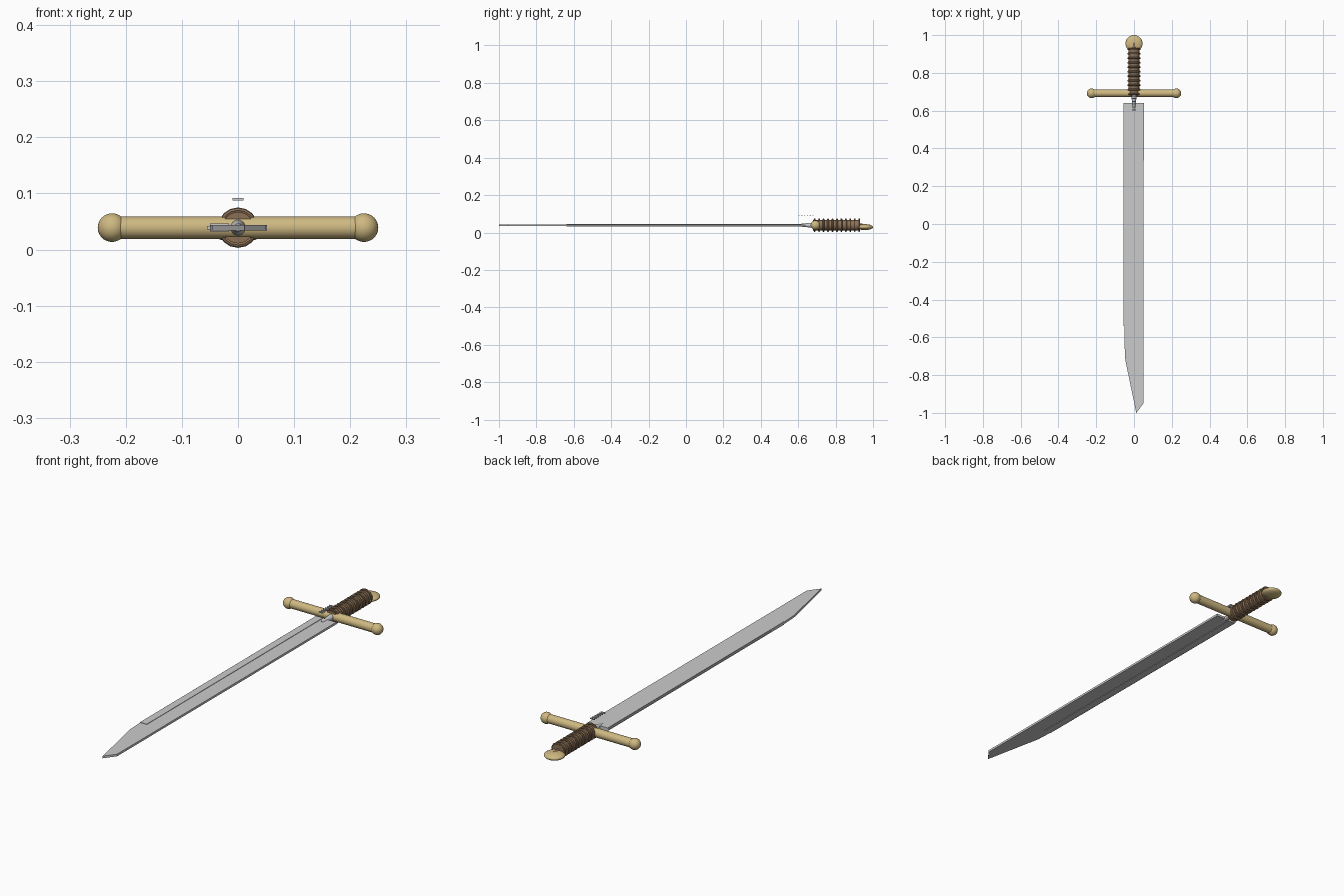
import bpy, bmesh
from math import radians

if "Cube" in bpy.data.objects:
    bpy.data.objects.remove(bpy.data.objects["Cube"])

ZC = 0.039  # height of the sword's axis


def material(name, rgb):
    m = bpy.data.materials.new(name)
    m.diffuse_color = (*rgb, 1)
    m.use_nodes = True
    m.node_tree.nodes["Principled BSDF"].inputs["Base Color"].default_value = m.diffuse_color
    return m


GOLD = material("gold", (0.62, 0.48, 0.22))
LEATHER = material("leather", (0.26, 0.16, 0.09))
CORD = material("cord", (0.36, 0.23, 0.13))


def finish(name, mat=None, smooth=True):
    o = bpy.context.object
    o.name = name
    if mat:
        o.data.materials.append(mat)
    if smooth:
        bpy.ops.object.shade_smooth_by_angle(angle=radians(35))
    return o


def box(name, x0, x1, y0, y1, z0, z1, mat=None):
    bpy.ops.mesh.primitive_cube_add(
        size=1, location=((x0 + x1) / 2, (y0 + y1) / 2, (z0 + z1) / 2))
    o = bpy.context.object
    o.scale = (x1 - x0, y1 - y0, z1 - z0)
    return finish(name, mat, False)


def cone_y(name, y0, y1, r0, r1, mat=None, sides=24):
    # tapered cylinder along y, radius r0 at y0 and r1 at y1
    bpy.ops.mesh.primitive_cone_add(
        vertices=sides, radius1=r1, radius2=r0, depth=y1 - y0,
        location=(0, (y0 + y1) / 2, ZC), rotation=(radians(90), 0, 0))
    return finish(name, mat)


def plate(name, outline, z0, z1):
    # flat outline extruded upwards
    bm = bmesh.new()
    face = bm.faces.new([bm.verts.new((x, y, z0)) for x, y in outline])
    up = bmesh.ops.extrude_face_region(bm, geom=[face])["geom"]
    bmesh.ops.translate(bm, vec=(0, 0, z1 - z0),
                        verts=[v for v in up if isinstance(v, bmesh.types.BMVert)])
    bmesh.ops.recalc_face_normals(bm, faces=bm.faces)
    me = bpy.data.meshes.new(name)
    bm.to_mesh(me)
    bm.free()
    o = bpy.data.objects.new(name, me)
    bpy.context.collection.objects.link(o)
    return o


# Blade with clipped point
plate("blade", [(-0.05, 0.64), (-0.05, -0.64), (-0.046, -0.72), (0.012, -1.0),
                (0.05, -0.95), (0.052, 0.64)], 0.034, 0.044)
# Raised strip along one side and thin cutting edge
box("blade_strip", -0.05, -0.016, -0.64, 0.64, 0.032, 0.046)
box("cutting_edge", -0.055, -0.048, -0.54, 0.64, 0.036, 0.042)

# Collar and tang between blade and guard
cone_y("blade_collar", 0.61, 0.68, 0.007, 0.014)

# Row of small bars above the collar
for i in range(6):
    y = 0.604 + i * 0.015
    box(f"collar_bar_{i + 1}", -0.01, 0.01, y - 0.003, y + 0.003, 0.087, 0.092)

# Crossguard with ball ends
bpy.ops.mesh.primitive_cylinder_add(vertices=24, radius=0.02, depth=0.45,
                                    location=(0, 0.692, ZC), rotation=(0, radians(90), 0))
finish("crossguard", GOLD)
for side, name in ((-1, "left"), (1, "right")):
    bpy.ops.mesh.primitive_uv_sphere_add(segments=24, ring_count=16, radius=0.0255,
                                         location=(side * 0.2245, 0.692, ZC))
    finish(f"guard_ball_{name}", GOLD)

# Grip with cord rings
cone_y("grip", 0.68, 0.93, 0.028, 0.028, LEATHER)
for i in range(11):
    bpy.ops.mesh.primitive_torus_add(
        major_radius=0.031, minor_radius=0.005, major_segments=16, minor_segments=8,
        location=(0, 0.688 + i * 0.0238, ZC), rotation=(radians(90), 0, 0))
    finish(f"grip_ring_{i + 1}", CORD if i % 2 else LEATHER)

# Rounded disc pommel and tang end
bpy.ops.mesh.primitive_uv_sphere_add(segments=32, ring_count=16, radius=1,
                                     location=(0, 0.955, 0.029))
bpy.context.object.scale = (0.045, 0.045, 0.016)
finish("pommel", GOLD)
cone_y("tang_end", 0.92, 0.96, 0.009, 0.007, LEATHER)
